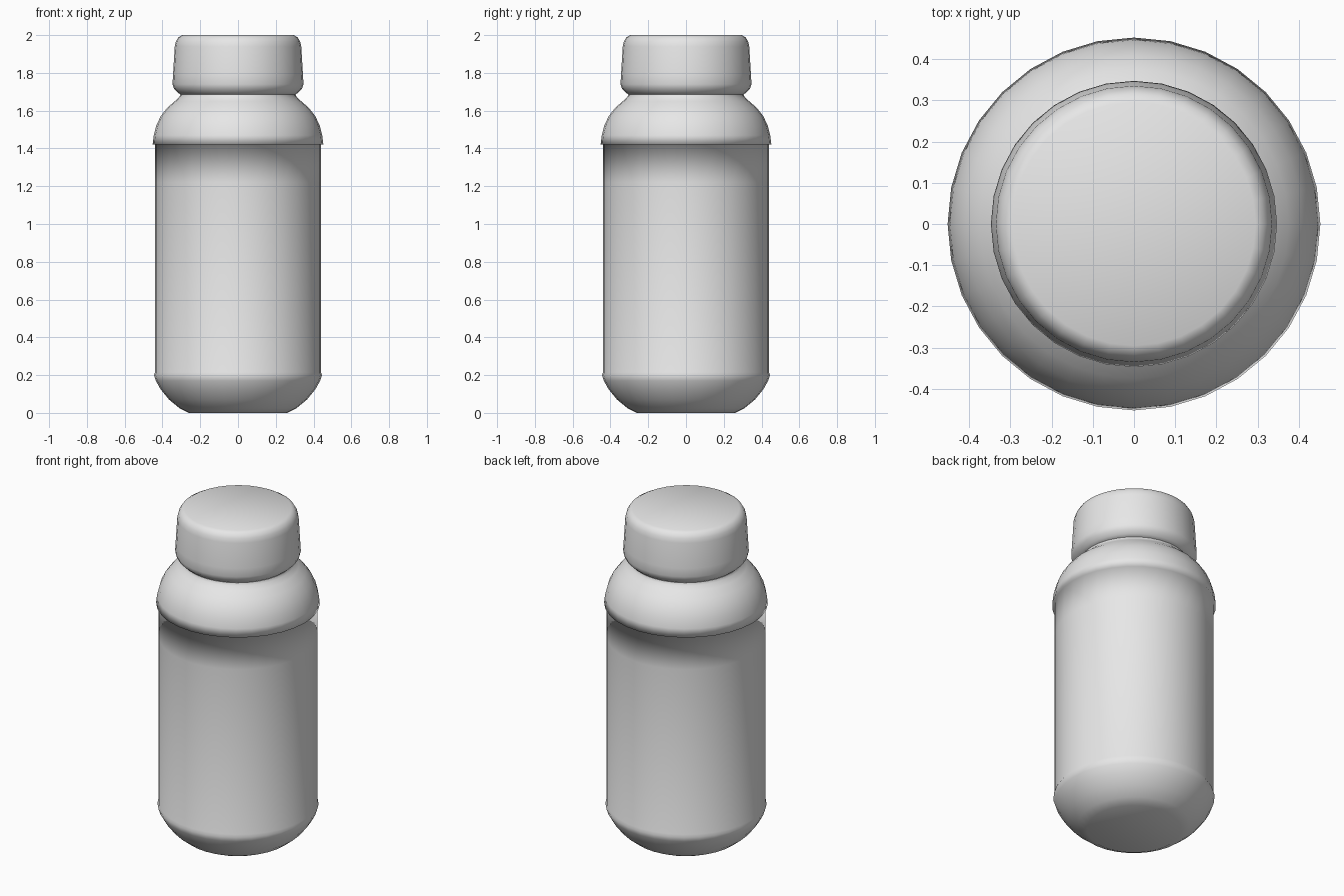
import bpy, bmesh, math

SEGMENTS = 32

default = bpy.data.objects.get("Cube")
if default:
    bpy.data.objects.remove(default, do_unlink=True)

# One plain grey finish
grey = bpy.data.materials.new("plain_grey")
grey.use_nodes = True
colour = (0.8, 0.8, 0.8, 1.0)
grey.diffuse_color = colour
grey.node_tree.nodes["Principled BSDF"].inputs["Base Color"].default_value = colour


def lathe(name, profile):
    """Turn a (radius, height) profile, listed from bottom to top, around z."""
    bm = bmesh.new()
    rings = []
    for radius, z in profile:
        ring = []
        for i in range(SEGMENTS):
            a = math.tau * i / SEGMENTS
            ring.append(bm.verts.new((radius * math.cos(a), radius * math.sin(a), z)))
        rings.append(ring)
    for low, high in zip(rings, rings[1:]):
        for i in range(SEGMENTS):
            j = (i + 1) % SEGMENTS
            bm.faces.new((low[i], low[j], high[j], high[i]))
    bm.faces.new(rings[0][::-1])
    bm.faces.new(rings[-1])
    for face in bm.faces:
        face.smooth = True
    mesh = bpy.data.meshes.new(name)
    bm.to_mesh(mesh)
    bm.free()
    mesh.materials.append(grey)
    obj = bpy.data.objects.new(name, mesh)
    bpy.context.collection.objects.link(obj)
    return obj


# Bottle: rounded base, straight wall, overhanging shoulder and neck
base = [(0.26, 0), (0.31, 0.025), (0.365, 0.07), (0.41, 0.125), (0.435, 0.17), (0.445, 0.2)]
wall = [(0.439, 0.215), (0.439, 1.22), (0.439, 1.42)]
shoulder = [(0.452, 1.42), (0.446, 1.47), (0.433, 1.52), (0.41, 1.57),
            (0.375, 1.615), (0.335, 1.65), (0.312, 1.67)]
neck = [(0.305, 1.685), (0.305, 1.72)]
lathe("bottle", base + wall + shoulder + neck)

# Cap: tucked lower lip, slightly tapered side, rounded top rim
lip = [(0.305, 1.685), (0.32, 1.697), (0.338, 1.715), (0.347, 1.74)]
side = [(0.344, 1.79), (0.335, 1.94)]
rim = [(0.329, 1.966), (0.316, 1.988), (0.295, 2.0)]
lathe("cap", lip + side + rim)
